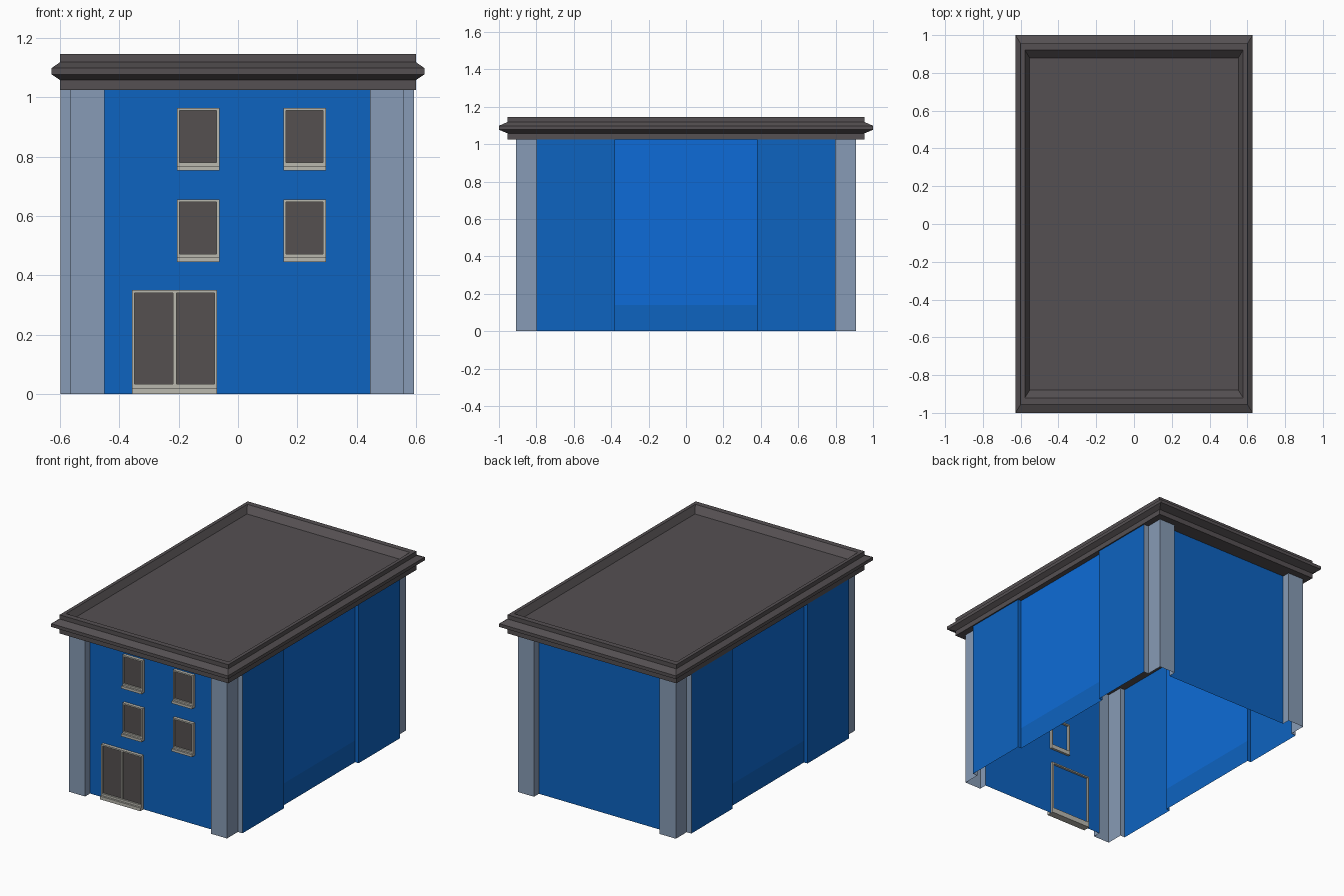
import bpy, bmesh

if "Cube" in bpy.data.objects:
    bpy.data.objects.remove(bpy.data.objects["Cube"])

def material(name, rgb):
    m = bpy.data.materials.new(name)
    m.diffuse_color = (*rgb, 1.0)
    m.use_nodes = True
    m.node_tree.nodes["Principled BSDF"].inputs["Base Color"].default_value = m.diffuse_color
    return m

BLUE = material("wall blue", (0.004, 0.125, 0.53))
LIGHT_BLUE = material("light panel blue", (0.004, 0.148, 0.68))
GREY = material("pillar grey", (0.245, 0.33, 0.465))
ROOF = material("roof charcoal", (0.09, 0.08, 0.084))
GLASS = material("glass charcoal", (0.089, 0.08, 0.081))
FRAME = material("frame pale grey", (0.49, 0.48, 0.43))

def finish(name, bm, mats):
    me = bpy.data.meshes.new(name)
    bm.to_mesh(me)
    bm.free()
    for m in mats:
        me.materials.append(m)
    ob = bpy.data.objects.new(name, me)
    bpy.context.collection.objects.link(ob)
    return ob

def add_box(bm, x0, x1, y0, y1, z0, z1):
    r = bmesh.ops.create_cube(bm, size=1)
    for v in r["verts"]:
        v.co = ((x0 + x1) / 2 + v.co.x * (x1 - x0),
                (y0 + y1) / 2 + v.co.y * (y1 - y0),
                (z0 + z1) / 2 + v.co.z * (z1 - z0))

# Walls: one footprint outline, mirrored in x and y, raised as an open shell
WALL_TOP, BAND, CX = 1.027, 0.14, -0.003
quarter = [(0.447, -0.86), (0.447, -0.91), (0.562, -0.91), (0.562, -0.80),
           (0.595, -0.80), (0.595, -0.38), (0.57, -0.38)]
right = quarter + [(x, -y) for x, y in reversed(quarter)]
outline = right + [(-x, y) for x, y in reversed(right)]
bm = bmesh.new()
for i, a in enumerate(outline):
    b = outline[(i + 1) % len(outline)]
    pillar = max(abs(a[1]), abs(b[1])) > 0.87 or (a[1] == b[1] and abs(a[1]) == 0.80)
    centre = abs(a[0]) == abs(b[0]) == 0.57
    levels = [0, BAND, WALL_TOP] if centre else [0, WALL_TOP]
    for z0, z1 in zip(levels, levels[1:]):
        vs = [bm.verts.new((p[0] + CX, p[1], z))
              for p, z in ((a, z0), (b, z0), (b, z1), (a, z1))]
        f = bm.faces.new(vs)
        f.material_index = 1 if pillar else 2 if centre and z0 > 0 else 0
bmesh.ops.remove_doubles(bm, verts=bm.verts, dist=1e-5)
finish("walls", bm, [BLUE, GREY, LIGHT_BLUE])

# Roof: rectangular rings forming the cornice, rim and sunken deck
rings = [(0.955, 1.025), (0.955, 1.058), (1.0, 1.077), (1.0, 1.098),
         (0.955, 1.118), (0.955, 1.145), (0.92, 1.145), (0.88, 1.105)]
bm = bmesh.new()
loops = [[bm.verts.new((sx * 0.628 * s, sy * s, z))
          for sx, sy in ((-1, -1), (1, -1), (1, 1), (-1, 1))] for s, z in rings]
for lo, hi in zip(loops, loops[1:]):
    for k in range(4):
        n = (k + 1) % 4
        bm.faces.new((lo[k], lo[n], hi[n], hi[k]))
bm.faces.new(loops[0][::-1])
bm.faces.new(loops[-1])
finish("roof", bm, [ROOF])

# Framed openings on the front wall: frame bars, stepped sill and glass
def opening(name, x0, x1, z0, z1, sill, mullion=False):
    w, front, back = 0.009, -0.88, -0.845
    bm = bmesh.new()
    add_box(bm, x0, x0 + w, front, back, z0 + sill, z1 - w)
    add_box(bm, x1 - w, x1, front, back, z0 + sill, z1 - w)
    add_box(bm, x0, x1, front, back, z1 - w, z1)
    add_box(bm, x0, x1, front - 0.012, back, z0, z0 + sill * 0.6)
    add_box(bm, x0, x1, front, back, z0 + sill * 0.6, z0 + sill)
    if mullion:
        c = (x0 + x1) / 2
        add_box(bm, c - 0.006, c + 0.006, front + 0.004, -0.862, z0 + sill, z1 - w)
    finish(name + "_frame", bm, [FRAME])
    bm = bmesh.new()
    add_box(bm, x0 + w, x1 - w, -0.869, -0.861, z0 + sill, z1 - w)
    finish(name + "_glass", bm, [GLASS])

for row, z in (("lower", 0.445), ("upper", 0.753)):
    for side, x in (("left", -0.206), ("right", 0.153)):
        opening(f"{row}_{side}_window", x, x + 0.143, z, z + 0.211, 0.027)
opening("front_door", -0.357, -0.07, 0.0, 0.35, 0.034, mullion=True)
